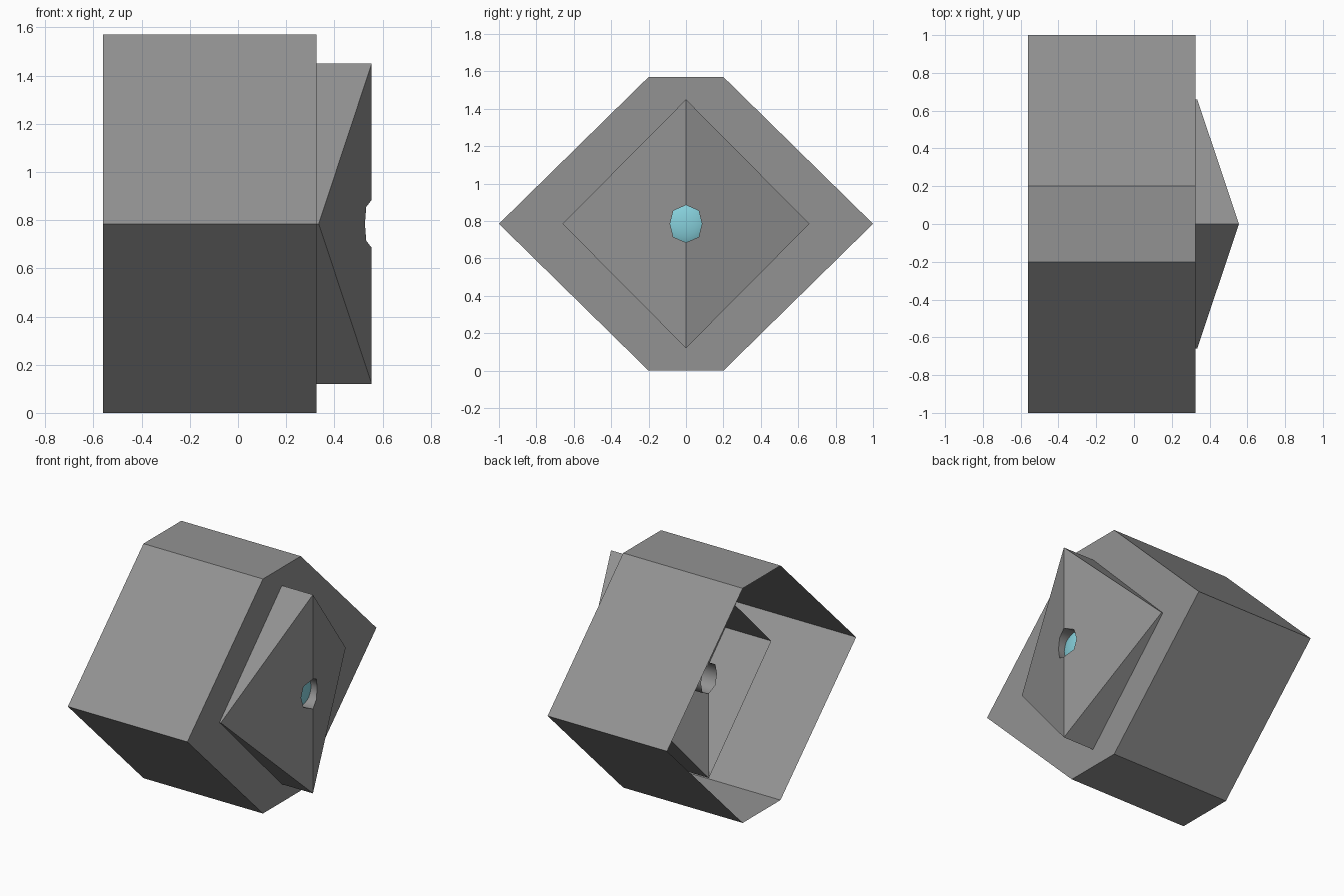
import bpy, bmesh

cube = bpy.data.objects.get("Cube")
if cube:
    bpy.data.objects.remove(cube, do_unlink=True)


def material(name, rgb):
    m = bpy.data.materials.new(name)
    m.use_nodes = True
    m.diffuse_color = (*rgb, 1)
    m.node_tree.nodes["Principled BSDF"].inputs["Base Color"].default_value = (*rgb, 1)
    return m


grey = material("mid grey", (0.29, 0.29, 0.29))
blue = material("pale blue glass", (0.24, 0.63, 0.71))


def build(name, polygons, mat, smooth=False):
    """Make one object from a list of polygons, welding shared corners."""
    bm = bmesh.new()
    for poly in polygons:
        bm.faces.new([bm.verts.new(p) for p in poly])
    bmesh.ops.remove_doubles(bm, verts=bm.verts, dist=1e-4)
    bmesh.ops.recalc_face_normals(bm, faces=bm.faces)
    for f in bm.faces:
        f.smooth = smooth
    me = bpy.data.meshes.new(name)
    bm.to_mesh(me)
    bm.free()
    me.materials.append(mat)
    ob = bpy.data.objects.new(name, me)
    bpy.context.collection.objects.link(ob)
    return ob


MID = 0.785                       # height of the long axis
BACK, PLATE = -0.56, 0.325        # ends of the hexagonal housing
RIDGE, SIDE_X = 0.555, 0.335      # front ridge and side corners of the wedge
REAR, FLOOR = -0.17, 0.17         # rear rim and pocket floor of the wedge
W, H = 0.66, 0.665                # half width and half height of the wedge


def front_x(y):
    return RIDGE - abs(y) * (RIDGE - SIDE_X) / W


# Hexagonal housing: thin shell, open at the rear, closed by the front plate
hexagon = [(-0.2, 0), (0.2, 0), (1, MID), (0.2, 1.57), (-0.2, 1.57), (-1, MID)]
shell = [[(PLATE, y, z) for y, z in hexagon]]
for i in range(6):
    (a, b), (c, d) = hexagon[i], hexagon[(i + 1) % 6]
    shell.append([(BACK, a, b), (BACK, c, d), (PLATE, c, d), (PLATE, a, b)])
build("hexagonal_housing", shell, grey)

# Diamond wedge: two mirrored halves with a hole on the ridge and rear pockets
half_hole = [(0, 0.1), (0.068, 0.07), (0.085, 0), (0.068, -0.07), (0, -0.1)]
for side, name in ((1, "back"), (-1, "front")):
    hole = [(side * y, MID + z) for y, z in half_hole]
    outline = [(0, MID + H)] + hole + [(0, MID - H), (side * W, MID)]
    faces = [[(front_x(y), y, z) for y, z in outline],
             [(FLOOR, y, z) for y, z in outline]]
    for s in (1, -1):
        tip, corner = (0, MID + s * H), (side * W, MID)
        faces.append([(REAR, *tip), (REAR, *corner), (SIDE_X, *corner), (RIDGE, *tip)])
    build(name + "_wedge_half", faces, grey)

# Divider between the two pockets, above and below the barrel
divider = []
for s in (1, -1):
    lo, hi = MID + s * 0.1, MID + s * H
    divider.append([(REAR, 0, lo), (REAR, 0, hi), (FLOOR, 0, hi), (FLOOR, 0, lo)])
build("pocket_divider", divider, grey)

# Barrel running through the wedge, trimmed to the sloping front
ring = half_hole + [(-y, z) for y, z in reversed(half_hole[1:-1])]
barrel = []
for i in range(len(ring)):
    (a, b), (c, d) = ring[i], ring[(i + 1) % len(ring)]
    barrel.append([(REAR, a, MID + b), (REAR, c, MID + d),
                   (front_x(c), c, MID + d), (front_x(a), a, MID + b)])
build("barrel", barrel, grey, smooth=True)

# Domed lens set just inside the front of the barrel
bpy.ops.mesh.primitive_uv_sphere_add(segments=32, ring_count=16, radius=1,
                                     location=(0.445, 0, MID))
lens = bpy.context.object
lens.name = "lens"
lens.scale = (0.05, 0.125, 0.125)
lens.data.materials.append(blue)
bpy.ops.object.shade_smooth()
